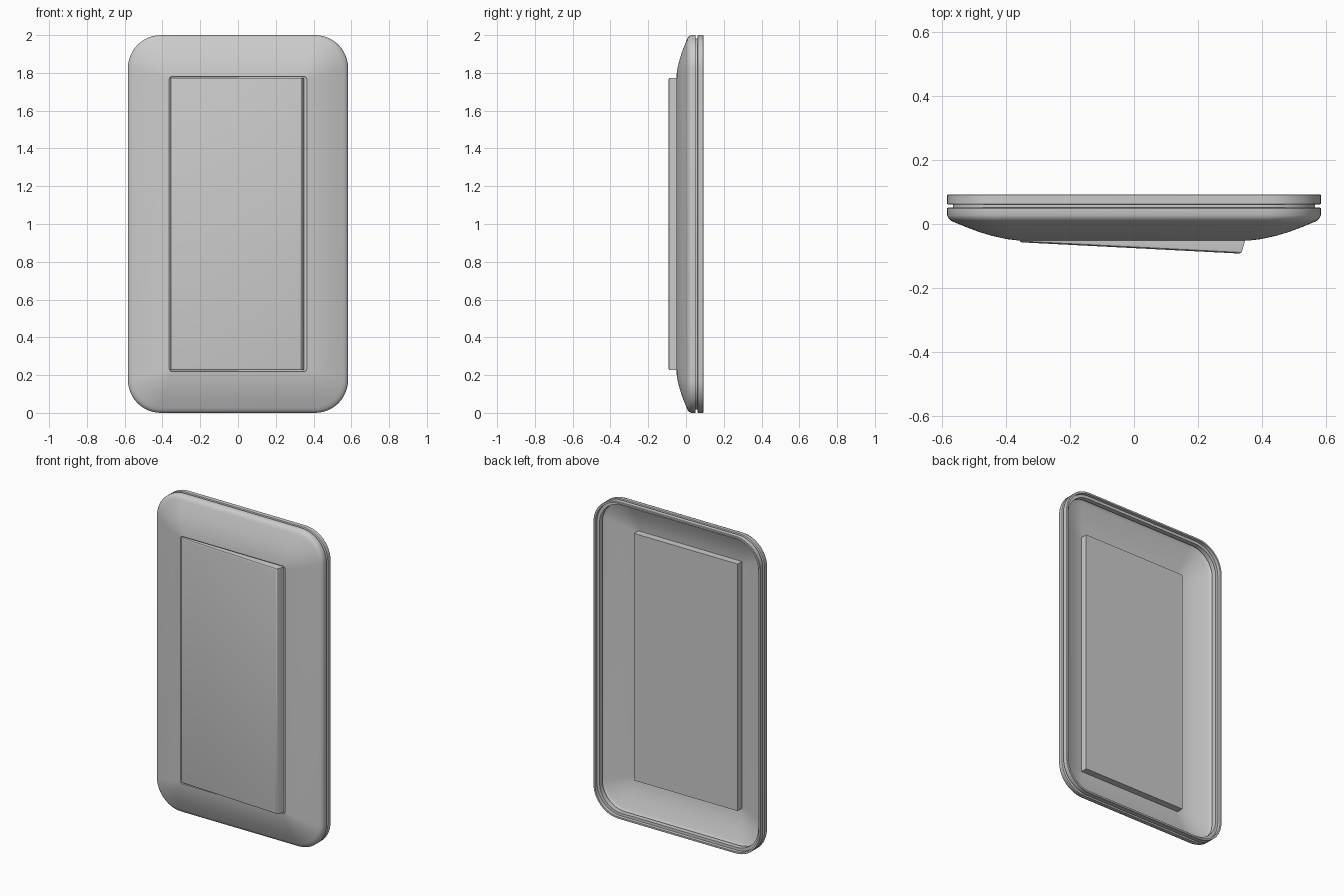
import bpy, bmesh, math

if "Cube" in bpy.data.objects:
    bpy.data.objects.remove(bpy.data.objects["Cube"])

HALF_W, HALF_H, CORNER, STEPS = 0.583, 1.0, 0.175, 12
OPENING = 0.222  # inset of the central opening from the outer edge


def rounded_loop(inset, y):
    """Rounded rectangle in the xz plane, inset from the plate outline."""
    r = max(0.012, CORNER + (0.012 - CORNER) * inset / OPENING)
    w, h = HALF_W - inset - r, HALF_H - inset - r
    pts = []
    for k, (sx, sz) in enumerate([(1, 1), (-1, 1), (-1, -1), (1, -1)]):
        for i in range(STEPS + 1):
            a = math.pi / 2 * (k + i / STEPS)
            pts.append((sx * w + r * math.cos(a), y, 1 + sz * h + r * math.sin(a)))
    return pts


def finish(name, bm, angle):
    bmesh.ops.recalc_face_normals(bm, faces=bm.faces)
    mesh = bpy.data.meshes.new(name)
    bm.to_mesh(mesh)
    bm.free()
    obj = bpy.data.objects.new(name, mesh)
    bpy.context.collection.objects.link(obj)
    bpy.context.view_layer.objects.active = obj
    obj.select_set(True)
    bpy.ops.object.shade_smooth_by_angle(angle=math.radians(angle))
    obj.select_set(False)
    return obj


def prism(section, half_height):
    """Extrude an xy section upwards, centred on the plate's middle height."""
    bm = bmesh.new()
    base = bm.faces.new([bm.verts.new((x, y, 1 - half_height)) for x, y in section])
    top = bmesh.ops.extrude_face_region(bm, geom=[base])["geom"]
    bmesh.ops.translate(bm, vec=(0, 0, 2 * half_height),
                        verts=[v for v in top if isinstance(v, bmesh.types.BMVert)])
    return bm


# Wall plate: thin domed shell with a shadow groove, swept around the outline
profile = [
    (0.222, -0.049), (0.219, -0.051),                                   # opening lip
    (0.185, -0.047), (0.140, -0.037), (0.100, -0.025), (0.060, -0.010),  # dome
    (0.028, 0.003), (0.014, 0.009), (0.005, 0.017), (0.0, 0.027),        # rounded edge
    (0.0, 0.049), (0.003, 0.051), (0.018, 0.051), (0.018, 0.061),        # groove
    (0.003, 0.061), (0.0, 0.063), (0.0, 0.090), (0.002, 0.0925),         # rear band
    (0.012, 0.0925), (0.012, 0.071), (0.029, 0.071), (0.029, 0.041),     # inner ledge
    (0.013, 0.041), (0.013, 0.028), (0.021, 0.019), (0.034, 0.013),      # inner wall
    (0.064, 0.001), (0.104, -0.014), (0.143, -0.026), (0.187, -0.036),
    (0.222, -0.040),
]
bm = bmesh.new()
rings = [[bm.verts.new(p) for p in rounded_loop(d, y)] for d, y in profile]
for a, b in zip(rings, rings[1:] + rings[:1]):
    n = len(a)
    for i in range(n):
        j = (i + 1) % n
        bm.faces.new((a[i], a[j], b[j], b[i]))
finish("wall_plate", bm, 35)

# Rocker paddle: tilted wedge with softened front edges
bm = prism([(-0.357, -0.030), (-0.357, -0.057), (0.335, -0.0925), (0.353, -0.030)], 0.773)
front = [e for e in bm.edges if all(v.co.y < -0.05 for v in e.verts)]
bmesh.ops.bevel(bm, geom=front, offset=0.008, segments=3, profile=0.5, affect='EDGES')
finish("rocker", bm, 30)

# Rocker base: block behind the opening that closes the gap
bm = prism([(-0.362, -0.040), (0.362, -0.040), (0.362, 0.003), (-0.362, 0.003)], 0.779)
finish("rocker_base", bm, 30)
